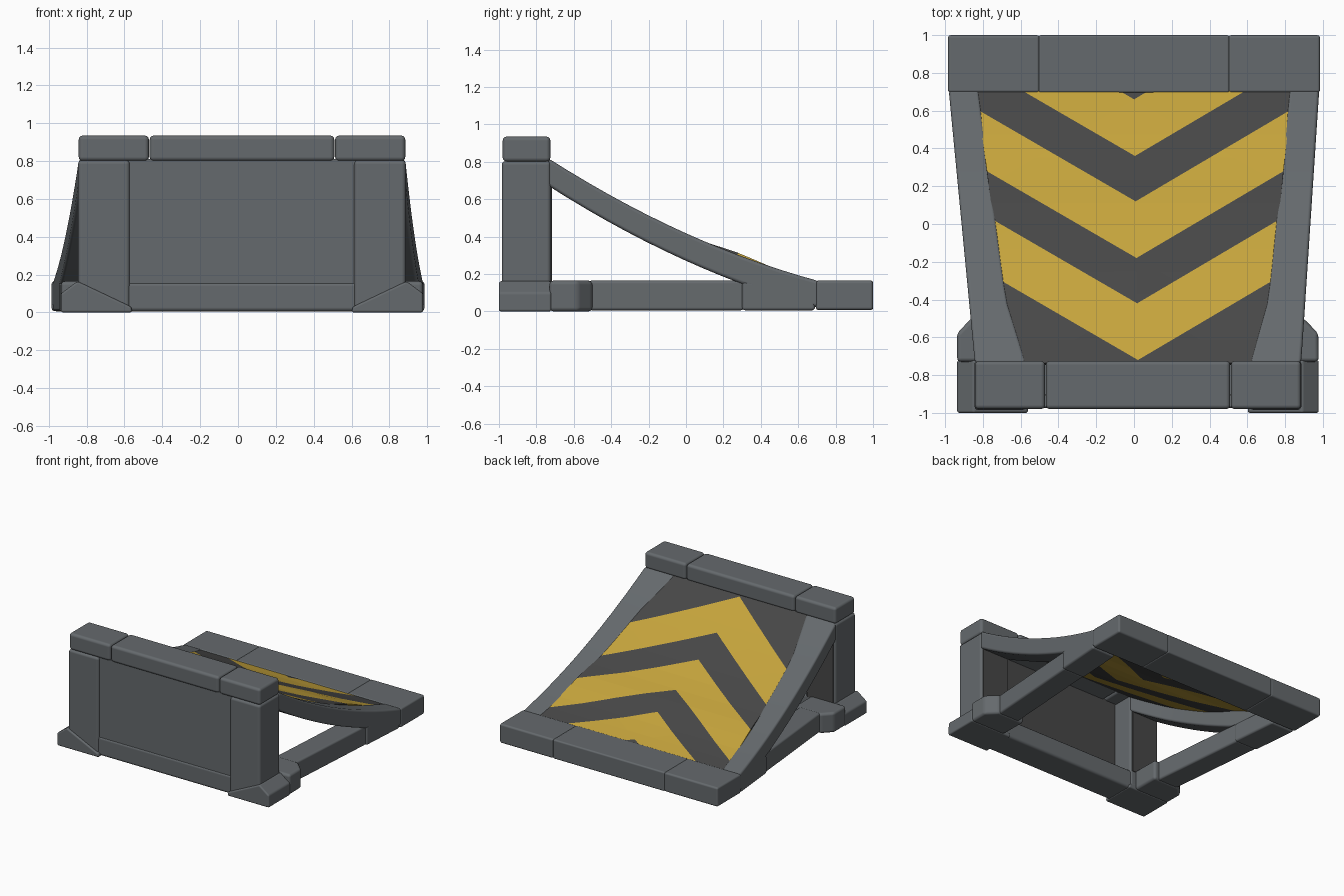
import bpy, bmesh, math
from mathutils import Vector

if "Cube" in bpy.data.objects:
    bpy.data.objects.remove(bpy.data.objects["Cube"])


def material(name, rgb):
    m = bpy.data.materials.new(name)
    m.diffuse_color = (*rgb, 1)
    m.use_nodes = True
    m.node_tree.nodes["Principled BSDF"].inputs["Base Color"].default_value = m.diffuse_color
    return m


GREY = material("steel grey", (0.13, 0.143, 0.153))
DARK = material("dark grey", (0.063, 0.063, 0.063))
YELLOW = material("warning yellow", (0.56, 0.37, 0.045))


def shift(y):
    # the tall end sits slightly off centre
    return 0.021 * min(1, max(0, (0.7 - y) / 1.4))


def top(y):
    # curved ramp profile
    return 0.813 - 0.568 * (y + 0.727) + 0.128 * (y + 0.727) * (y + 0.19)


def outer(y):
    return 0.98 + (y - 0.7) * 0.081


def inner(y):
    return min(0.59 + 0.294 * (y + 0.74), 0.69 + 0.118 * (y + 0.4))


def finish(name, bm, mats):
    me = bpy.data.meshes.new(name)
    bm.to_mesh(me)
    bm.free()
    for m in mats:
        me.materials.append(m)
    ob = bpy.data.objects.new(name, me)
    bpy.context.collection.objects.link(ob)
    return ob


def loft(name, loops, mat=GREY, bevel=0.022, side=1):
    # closed solid through matching cross-sections
    bm = bmesh.new()
    rings = [[bm.verts.new((side * x + shift(y), y, z)) for x, y, z in lp] for lp in loops]
    n = len(rings[0])
    for a, b in zip(rings, rings[1:]):
        for i in range(n):
            j = (i + 1) % n
            bm.faces.new((a[i], a[j], b[j], b[i]))
    bm.faces.new(rings[0])
    bm.faces.new(rings[-1])
    bmesh.ops.recalc_face_normals(bm, faces=bm.faces[:])
    ob = finish(name, bm, [mat])
    if bevel:
        for p in ob.data.polygons:
            p.use_smooth = True
        b = ob.modifiers.new("rounded edges", 'BEVEL')
        b.width, b.segments, b.limit_method = bevel, 3, 'ANGLE'
        b.harden_normals = True
    return ob


def box(name, x0, x1, y0, y1, z0, z1, **kw):
    return loft(name, [[(x0, y, z0), (x1, y, z0), (x1, y, z1), (x0, y, z1)] for y in (y0, y1)], **kw)


# three-piece top cap and low end beam
for i, (a, b) in enumerate([(-0.863, -0.492), (-0.488, 0.488), (0.492, 0.863)]):
    box(f"top_cap_{i}", a, b, -0.98, -0.725, 0.8, 0.935)
for i, (a, b) in enumerate([(-0.985, -0.5), (-0.505, 0.505), (0.5, 0.985)]):
    box(f"low_end_beam_{i}", a, b, 0.695, 1.0, 0.008, 0.165, bevel=0.015 if i != 1 else 0.012)

# front wall
box("front_panel", -0.6, 0.6, -0.968, -0.91, 0.02, 0.81, bevel=0)
box("panel_back", -0.6, 0.6, -0.912, -0.903, 0.15, 0.81, mat=DARK, bevel=0)
box("front_base_beam", -0.62, 0.62, -0.975, -0.73, 0.005, 0.16)

for side, tag in ((-1, "left"), (1, "right")):
    # upright column with dark rear face
    box(f"column_{tag}", 0.592, 0.866, -0.985, -0.722, 0.0, 0.805, side=side)
    box(f"column_back_{tag}", 0.61, 0.848, -0.725, -0.716, 0.15, 0.67, mat=DARK, bevel=0, side=side)

    # sloped foot in front, chamfered block behind it
    foot = [(0.58, 0), (0.957, 0), (0.957, 0.1), (0.87, 0.165), (0.585, 0.03)]
    loft(f"foot_{tag}", [[(x, y, z) for x, z in foot] for y in (-1.0, -0.72)], bevel=0.012, side=side)
    block = [(0.64, -0.73), (0.957, -0.73), (0.957, -0.58), (0.88, -0.5), (0.64, -0.5)]
    loft(f"foot_block_{tag}", [[(x, y, z) for x, y in block] for z in (0, 0.165)], side=side)

    # base side beam and wider corner piece following the rail
    for part, y0, y1, w, ins, h in (("side_beam", -0.52, 0.31, 0.19, 0.012, 0.165),
                                    ("corner_block", 0.3, 0.69, 0.21, 0.0, 0.16)):
        loops = []
        for y in (y0, y1):
            xo = outer(y) - ins
            loops.append([(xo - w, y, 0.006), (xo, y, 0.006), (xo, y, h), (xo - w, y, h)])
        loft(f"{part}_{tag}", loops, side=side, bevel=0.016)

    # curved ramp rail
    loops = []
    for i in range(15):
        y = -0.735 + i * (0.71 + 0.735) / 14
        o, n, t = outer(y), inner(y), top(y)
        b = max(t - 0.147, 0.02)
        loops.append([(n, y, b), (o, y, b), (o, y, t), (n, y, t)])
    loft(f"ramp_rail_{tag}", loops, side=side, bevel=0.018)

# striped deck: flat grid cut along the chevron lines, trimmed, then curved
SLOPE, START, PERIOD, WIDTH = 0.585, -0.72, 0.54, 0.3
Y0, Y1 = -0.735, 0.715
bm = bmesh.new()
ys = [Y0 + (Y1 - Y0) * i / 12 for i in range(13)]
grid = [[bm.verts.new((x, y, 0)) for x in (-1, 0, 1)] for y in ys]
for a, b in zip(grid, grid[1:]):
    for i in range(2):
        bm.faces.new((a[i], a[i + 1], b[i + 1], b[i]))


def cut(co, no, trim=False):
    bmesh.ops.bisect_plane(bm, geom=bm.verts[:] + bm.edges[:] + bm.faces[:], dist=1e-5,
                           plane_co=co, plane_no=no, clear_outer=trim)


for s in (-1, 1):
    for px, py, k in ((0.59, -0.74, 0.294), (0.69, -0.4, 0.118)):
        cut((s * (px + 0.015), py, 0), Vector((s, -k, 0)).normalized(), True)
    for i in range(3):
        for c in (START + i * PERIOD, START + i * PERIOD + WIDTH):
            cut((0, c, 0), Vector((-s * SLOPE, 1, 0)).normalized())
for f in bm.faces:
    c = f.calc_center_median()
    v = c.y - SLOPE * abs(c.x) - START
    f.material_index = 1 if v > 0 and v % PERIOD < WIDTH else 0
for v in bm.verts:
    y = v.co.y
    v.co.x += shift(y)
    v.co.z = top(y) - 0.006 + 0.017 * math.exp(-((y - 0.28) / 0.15) ** 2)
bmesh.ops.recalc_face_normals(bm, faces=bm.faces[:])
if sum(f.normal.z for f in bm.faces) < 0:
    bmesh.ops.reverse_faces(bm, faces=bm.faces[:])
deck = finish("ramp_deck", bm, [DARK, YELLOW])
sol = deck.modifiers.new("thickness", 'SOLIDIFY')
sol.thickness, sol.offset = 0.02, -1
